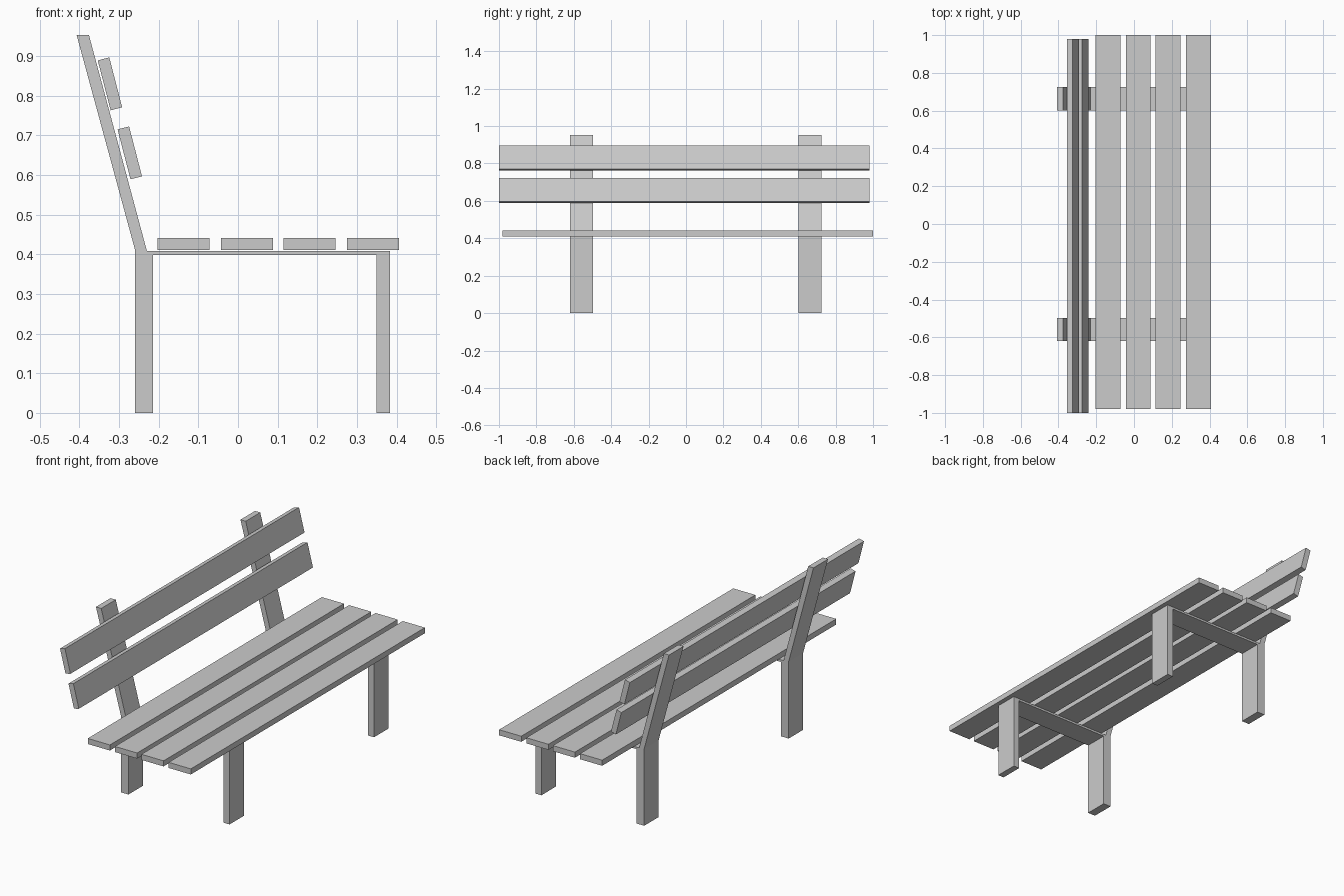
import bpy
from math import radians, sin, cos

if "Cube" in bpy.data.objects:
    bpy.data.objects.remove(bpy.data.objects["Cube"])


def extrude_profile(name, points, y0, y1):
    """Extrude a counter-clockwise x/z outline from y0 to y1."""
    n = len(points)
    verts = [(x, y0, z) for x, z in points] + [(x, y1, z) for x, z in points]
    faces = [list(range(n)), list(range(2 * n - 1, n - 1, -1))]
    faces += [[i, i + n, (i + 1) % n + n, (i + 1) % n] for i in range(n)]
    mesh = bpy.data.meshes.new(name)
    mesh.from_pydata(verts, [], faces)
    obj = bpy.data.objects.new(name, mesh)
    bpy.context.collection.objects.link(obj)
    return obj


def slat(name, cx, cz, width, thick, tilt, y0, y1):
    """Plank along y, with its cross-section turned by tilt in the x/z plane."""
    c, s = cos(tilt), sin(tilt)
    w, t = width / 2, thick / 2
    corners = [(-w, -t), (w, -t), (w, t), (-w, t)]
    extrude_profile(name, [(cx + u * c - v * s, cz + u * s + v * c) for u, v in corners], y0, y1)


# Side frames: legs, thin seat rail and leaning back post in one outline
frame = [(-0.26, 0), (-0.215, 0), (-0.215, 0.398), (0.349, 0.398),
         (0.349, 0), (0.384, 0), (0.384, 0.409), (-0.23, 0.409),
         (-0.376, 0.953), (-0.407, 0.953), (-0.26, 0.412)]
for name, y0 in (("near_side_frame", -0.62), ("far_side_frame", 0.602)):
    extrude_profile(name, frame, y0, y0 + 0.123)

# Seat slats
for i, x in enumerate((-0.138, 0.023, 0.18, 0.341)):
    slat(f"seat_slat_{i + 1}", x, 0.426, 0.131, 0.03, 0, -0.98, 1.0)

# Backrest slats
for name, x, z in (("lower_back_slat", -0.273, 0.656), ("upper_back_slat", -0.323, 0.83)):
    slat(name, x, z, 0.13, 0.03, radians(-75.5), -1.0, 0.98)
